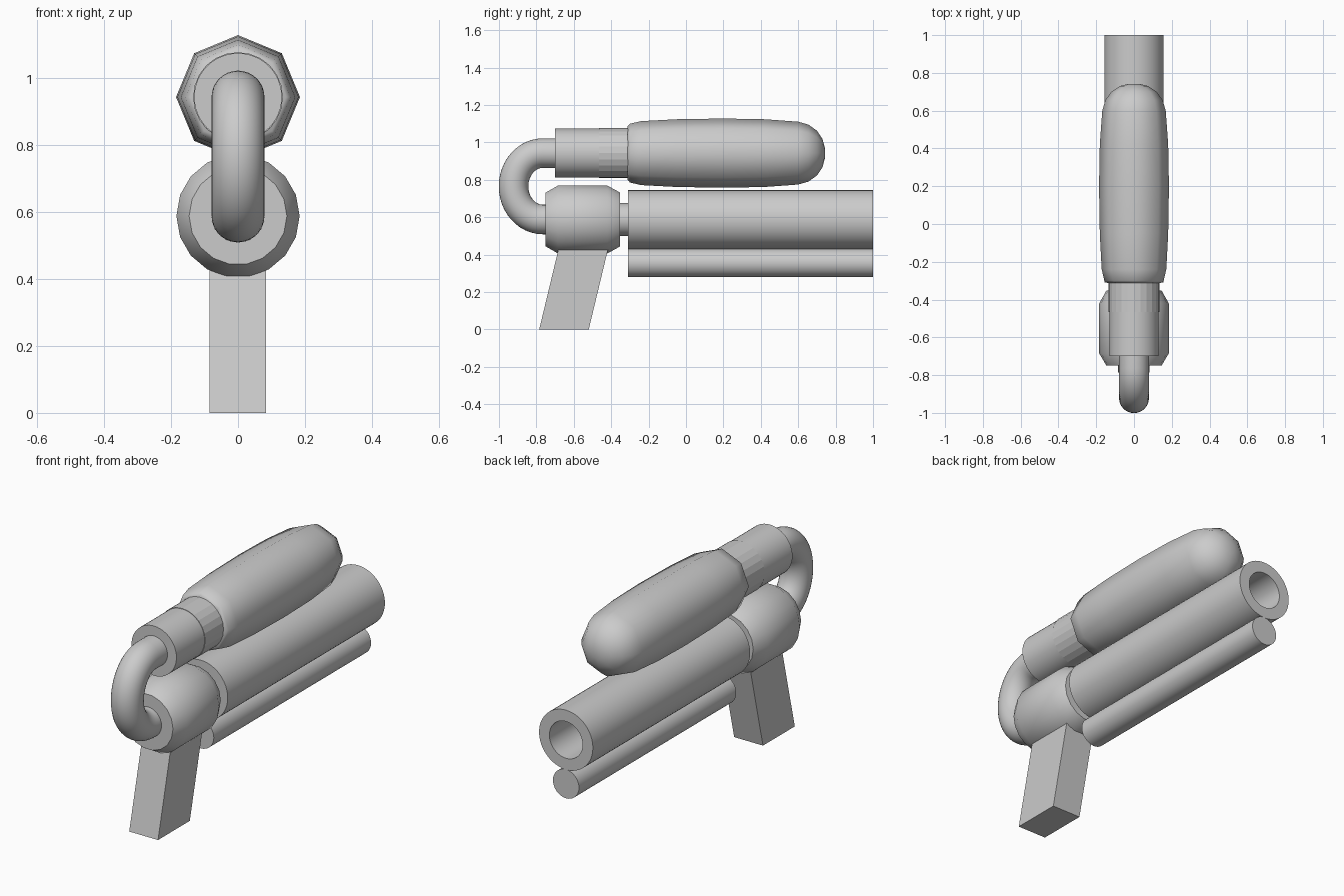
import bpy, bmesh, math
from mathutils import Vector

if "Cube" in bpy.data.objects:
    bpy.data.objects.remove(bpy.data.objects["Cube"])

LOW_Z, TOP_Z = 0.588, 0.943   # axes of barrel and tank


def finish(name, bm, angle=40):
    bmesh.ops.recalc_face_normals(bm, faces=bm.faces)
    me = bpy.data.meshes.new(name)
    bm.to_mesh(me)
    bm.free()
    ob = bpy.data.objects.new(name, me)
    bpy.context.collection.objects.link(ob)
    bpy.ops.object.select_all(action='DESELECT')
    ob.select_set(True)
    bpy.context.view_layer.objects.active = ob
    if angle:
        bpy.ops.object.shade_smooth_by_angle(angle=math.radians(angle))
    return ob


def sweep(name, rings, angle=40):
    """Bridge a list of vertex rings and cap both ends."""
    bm = bmesh.new()
    loops = [[bm.verts.new(p) for p in ring] for ring in rings]
    n = len(loops[0])
    for a, b in zip(loops, loops[1:]):
        for i in range(n):
            j = (i + 1) % n
            bm.faces.new((a[i], a[j], b[j], b[i]))
    bm.faces.new(loops[0])
    bm.faces.new(loops[-1])
    return finish(name, bm, angle)


def lathe(name, profile, z, n=48, angle=40):
    """Revolve (y, radius) points about a line parallel to y."""
    turns = [2 * math.pi * i / n for i in range(n)]
    return sweep(name, [[(r * math.cos(t), y, z + r * math.sin(t)) for t in turns]
                        for y, r in profile], angle)


# Barrel with an open bore, and the rod slung under it
lathe("barrel", [(-0.31, 0.157), (1, 0.157), (1, 0.097), (-0.28, 0.097)], LOW_Z)
lathe("under_rod", [(-0.31, 0.076), (1, 0.076)], 0.356, 32)

# Rear body and the neck joining it to the barrel
lathe("neck", [(-0.40, 0.088), (-0.30, 0.088)], LOW_Z)
lathe("rear_body", [(-0.75, 0.145), (-0.75, 0.146), (-0.685, 0.184), (-0.42, 0.184),
                    (-0.352, 0.146)], LOW_Z, 18, 30)

# Octagonal smooth tank and its two collars
lathe("tank", [(-0.312, 0.143), (-0.30, 0.157), (-0.24, 0.171), (-0.05, 0.181),
               (0.2, 0.185), (0.42, 0.181), (0.60, 0.168), (0.655, 0.152),
               (0.70, 0.12), (0.73, 0.075), (0.742, 0.03)], TOP_Z, 8, 60)
lathe("tank_collar", [(-0.465, 0.134), (-0.31, 0.134)], TOP_Z, 24, 10)
lathe("pipe_collar", [(-0.70, 0.131), (-0.465, 0.131)], TOP_Z)

# U-shaped pipe from collar down to the body
mid, half = (TOP_Z + LOW_Z) / 2, (TOP_Z - LOW_Z) / 2
path = [((-0.68, TOP_Z), (-1, 0))]
for i in range(25):
    t = math.pi * i / 24
    path.append(((-0.765 - 0.157 * math.sin(t), mid + half * math.cos(t)),
                 (-0.157 * math.cos(t), -half * math.sin(t))))
path.append(((-0.72, LOW_Z), (1, 0)))
rings = []
for (y, z), d in path:
    d = Vector(d).normalized()
    rings.append([(0.079 * math.cos(a), y - d.y * 0.079 * math.sin(a),
                   z + d.x * 0.079 * math.sin(a))
                  for a in (2 * math.pi * k / 32 for k in range(32))])
sweep("bent_pipe", rings)

# Raked grip
sweep("grip", [[(x, y + s * z, z) for x, y in
                ((-0.085, -0.785), (0.083, -0.785), (0.083, -0.52), (-0.085, -0.52))]
               for z, s in ((0, 0.24), (0.46, 0.24))], 0)
